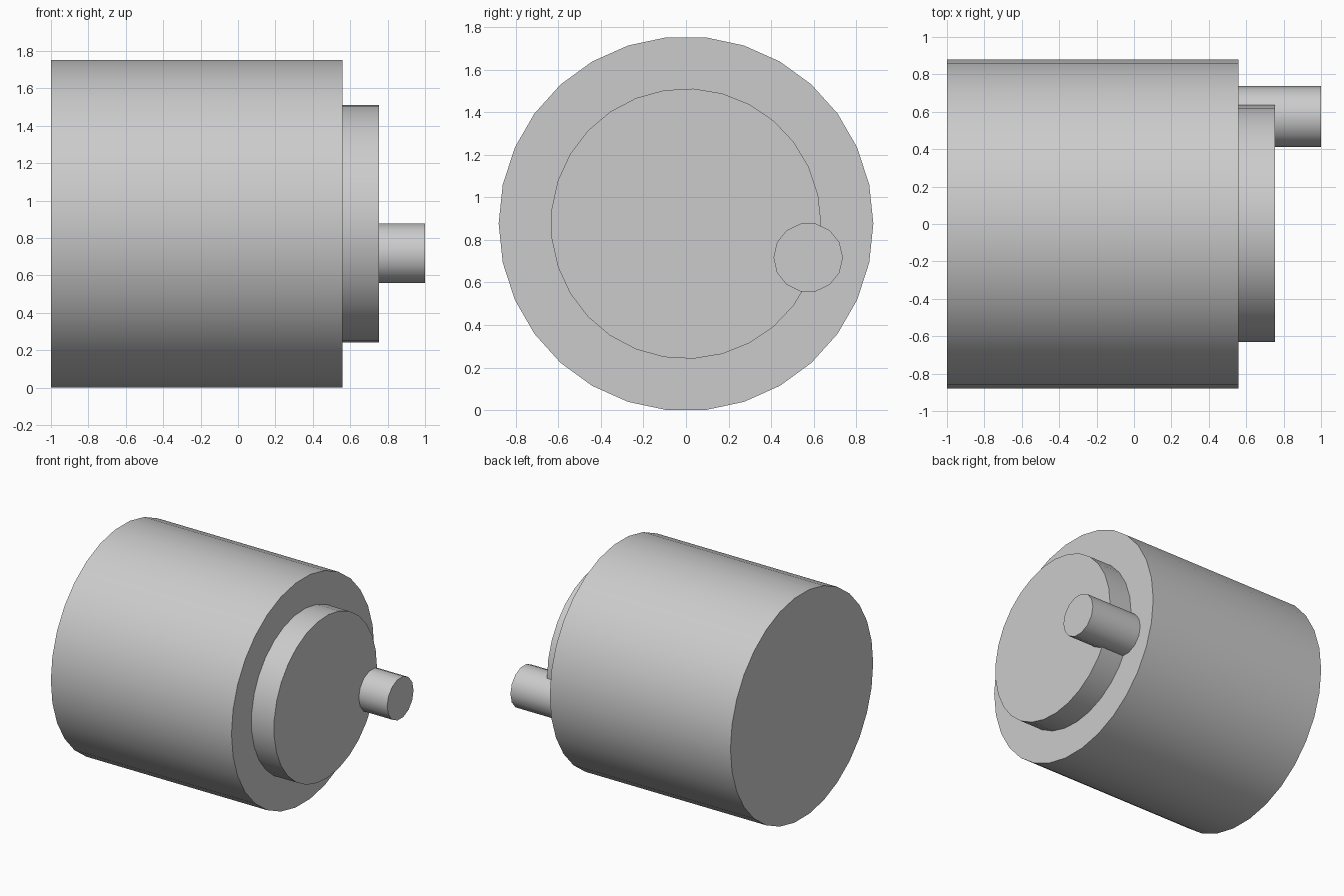
import bpy
from math import radians

cube = bpy.data.objects.get("Cube")
if cube:
    bpy.data.objects.remove(cube, do_unlink=True)

# One plain grey for the whole model
GREY = (0.6, 0.6, 0.6, 1.0)
grey = bpy.data.materials.new("plain_grey")
grey.use_nodes = True
grey.diffuse_color = GREY
grey.node_tree.nodes["Principled BSDF"].inputs["Base Color"].default_value = GREY


def cylinder(name, sides, radius, x_start, x_end, y, z):
    """Capped cylinder lying along x, with its first corner towards +y."""
    bpy.ops.mesh.primitive_cylinder_add(
        vertices=sides, radius=radius, depth=x_end - x_start,
        location=((x_start + x_end) / 2, y, z),
        rotation=(0, radians(90), 0))
    obj = bpy.context.object
    obj.name = name
    obj.data.materials.append(grey)
    bpy.ops.object.shade_smooth_by_angle(angle=radians(40))
    return obj


BODY_END = 0.56
AXIS_Z = 0.876

# Large drum, raised end disc and off-centre pin
cylinder("main_body", 30, 0.88, -1.0, BODY_END, 0, AXIS_Z)
cylinder("end_disc", 29, 0.635, BODY_END - 0.02, 0.755, 0, AXIS_Z)
cylinder("offset_pin", 14, 0.163, BODY_END - 0.02, 1.0, 0.574, 0.717)
